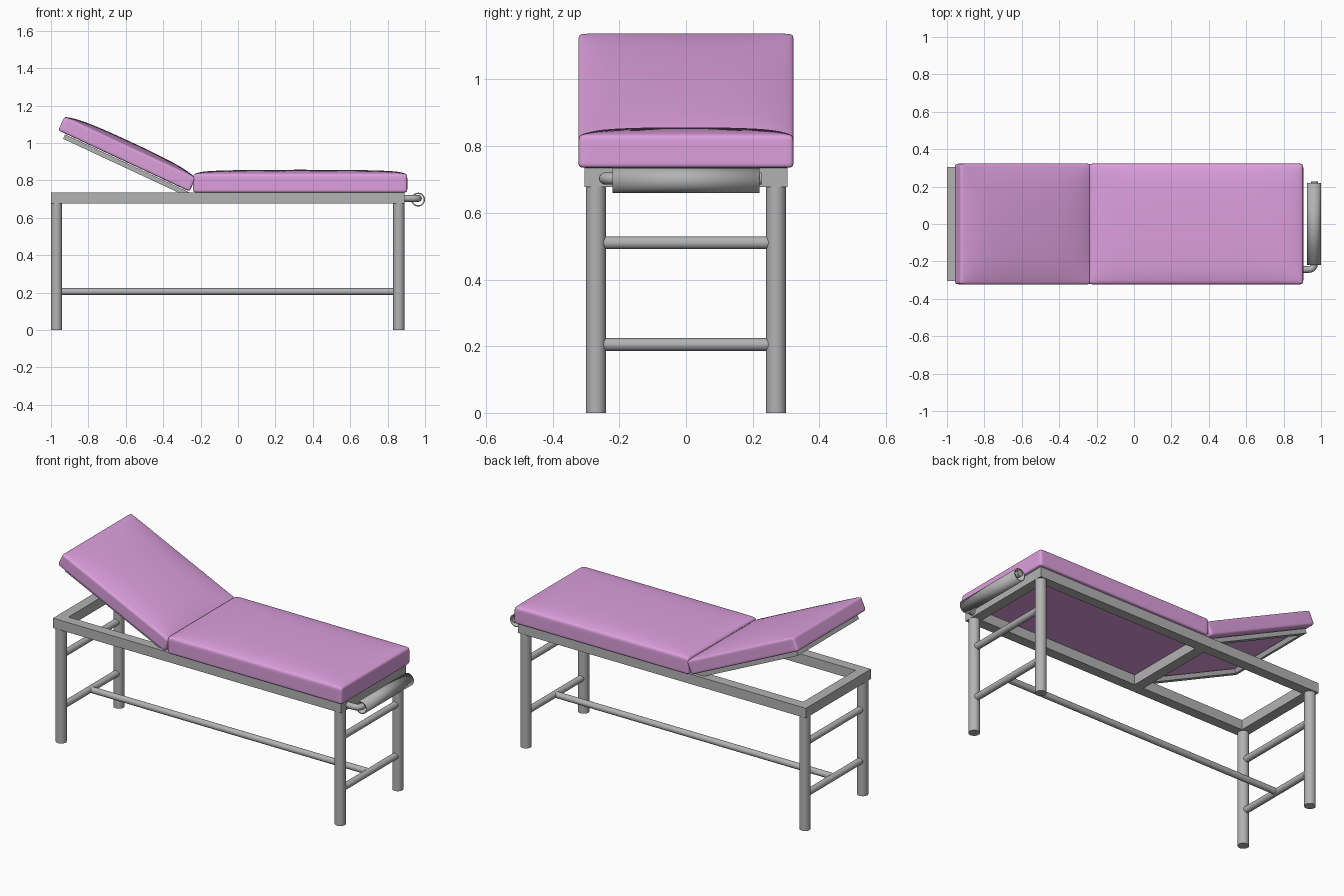
import bpy, bmesh, math
from mathutils import Vector, Matrix

if "Cube" in bpy.data.objects:
    bpy.data.objects.remove(bpy.data.objects["Cube"])


def material(name, rgb):
    m = bpy.data.materials.new(name)
    m.diffuse_color = (*rgb, 1)
    m.use_nodes = True
    m.node_tree.nodes["Principled BSDF"].inputs["Base Color"].default_value = m.diffuse_color
    return m


PINK = material("pink upholstery", (0.72, 0.35, 0.72))
GREY = material("grey metal", (0.45, 0.45, 0.45))


def finish(bm, name, mat, smooth=False):
    bmesh.ops.recalc_face_normals(bm, faces=bm.faces[:])
    me = bpy.data.meshes.new(name)
    bm.to_mesh(me)
    bm.free()
    me.materials.append(mat)
    ob = bpy.data.objects.new(name, me)
    bpy.context.collection.objects.link(ob)
    if smooth:
        bpy.ops.object.select_all(action='DESELECT')
        bpy.context.view_layer.objects.active = ob
        ob.select_set(True)
        bpy.ops.object.shade_smooth_by_angle(angle=math.radians(40))
    return ob


def box(name, lo, hi, mat=GREY):
    bm = bmesh.new()
    lo, hi = Vector(lo), Vector(hi)
    bmesh.ops.create_cube(bm, size=1, matrix=Matrix.Translation((lo + hi) / 2)
                          @ Matrix.Diagonal((*(hi - lo), 1)))
    return finish(bm, name, mat)


def rod(name, a, b, r, caps=True):
    a, b = Vector(a), Vector(b)
    bm = bmesh.new()
    rot = (b - a).to_track_quat('Z', 'Y').to_matrix().to_4x4()
    bmesh.ops.create_cone(bm, cap_ends=caps, segments=32, radius1=r, radius2=r,
                          depth=(b - a).length, matrix=Matrix.Translation((a + b) / 2) @ rot)
    return finish(bm, name, GREY, True)


def cushion(name, length, width, height, drop, band):
    """Soft box from x=0..length, flat underside at z=0, crowned top."""
    bm = bmesh.new()
    bmesh.ops.create_cube(bm, size=1, matrix=Matrix.Translation((length / 2, 0, height / 2))
                          @ Matrix.Diagonal((length, width, height, 1)))
    cuts = []
    for d in (0.025, band):
        cuts += [((d, 0, 0), (1, 0, 0)), ((length - d, 0, 0), (1, 0, 0)),
                 ((0, width / 2 - d, 0), (0, 1, 0)), ((0, d - width / 2, 0), (0, 1, 0))]
    for z in (0.02, height * 0.6):
        cuts.append(((0, 0, z), (0, 0, 1)))
    for co, no in cuts:
        bmesh.ops.bisect_plane(bm, geom=bm.verts[:] + bm.edges[:] + bm.faces[:],
                               plane_co=co, plane_no=no)
    # lower the rim of the top face
    for v in bm.verts:
        if v.co.z > height - 1e-4:
            d = min(v.co.x, length - v.co.x, width / 2 - abs(v.co.y))
            v.co.z -= drop * (1 - min(d / band, 1)) ** 1.3
    ob = finish(bm, name, PINK, True)
    sub = ob.modifiers.new("soft", 'SUBSURF')
    sub.levels = sub.render_levels = 3
    return ob


# cushions
seat = cushion("seat_cushion", 1.145, 0.645, 0.123, 0.025, 0.10)
seat.location = (-0.24, 0, 0.735)
TILT = (Matrix.Translation((-0.27, 0, 0.745)) @ Matrix.Rotation(math.radians(25), 4, 'Y')
        @ Matrix.Rotation(math.pi, 4, 'Z'))
back = cushion("back_cushion", 0.775, 0.645, 0.11, 0.03, 0.13)
back.matrix_world = TILT @ Matrix.Translation((-0.012, 0, 0))

# frame under the tilted back
for s in (-1, 1):
    b = box("back_support_side", (-0.02, s * 0.27 - 0.015, -0.03), (0.72, s * 0.27 + 0.015, -0.004))
    b.matrix_world = TILT
b = box("back_support_end", (0.69, -0.255, -0.03), (0.72, 0.255, -0.004))
b.matrix_world = TILT

# main square-tube frame
Z0, Z1 = 0.677, 0.735
for s in (-1, 1):
    box("frame_side", (-1, s * 0.275 - 0.03, Z0), (0.89, s * 0.275 + 0.03, Z1))
for x, n in ((-0.97, "head"), (-0.24, "middle"), (0.86, "foot")):
    box(f"frame_crossbar_{n}", (x - 0.03, -0.245, Z0), (x + 0.03, 0.245, Z1))

# legs and rungs
for x in (-0.97, 0.86):
    for y in (-0.27, 0.27):
        rod("leg", (x, y, 0), (x, y, Z0), 0.03)
    for z in (0.205, 0.51):
        rod("rung", (x, -0.26, z), (x, 0.26, z), 0.019)
rod("long_stretcher", (-0.97, 0, 0.205), (0.86, 0, 0.205), 0.018)

# bent paper-roll holder
cu = bpy.data.curves.new("roll_holder", 'CURVE')
cu.dimensions = '3D'
cu.bevel_depth = 0.018
cu.bevel_resolution = 5
cu.use_fill_caps = True
pts = [(0.87, -0.243)]
for i in range(7):
    a = math.pi / 2 * i / 6
    pts.append((0.935 + 0.03 * math.sin(a), -0.213 - 0.03 * math.cos(a)))
pts.append((0.965, 0.227))
sp = cu.splines.new('POLY')
sp.points.add(len(pts) - 1)
for p, (x, y) in zip(sp.points, pts):
    p.co = (x, y, 0.703, 1)
cu.materials.append(GREY)
bpy.context.collection.objects.link(bpy.data.objects.new("roll_holder", cu))

# hollow roll
roll = rod("paper_roll", (0.963, -0.22, 0.697), (0.963, 0.22, 0.697), 0.037, caps=False)
so = roll.modifiers.new("wall", 'SOLIDIFY')
so.thickness = 0.007
so.offset = -1
